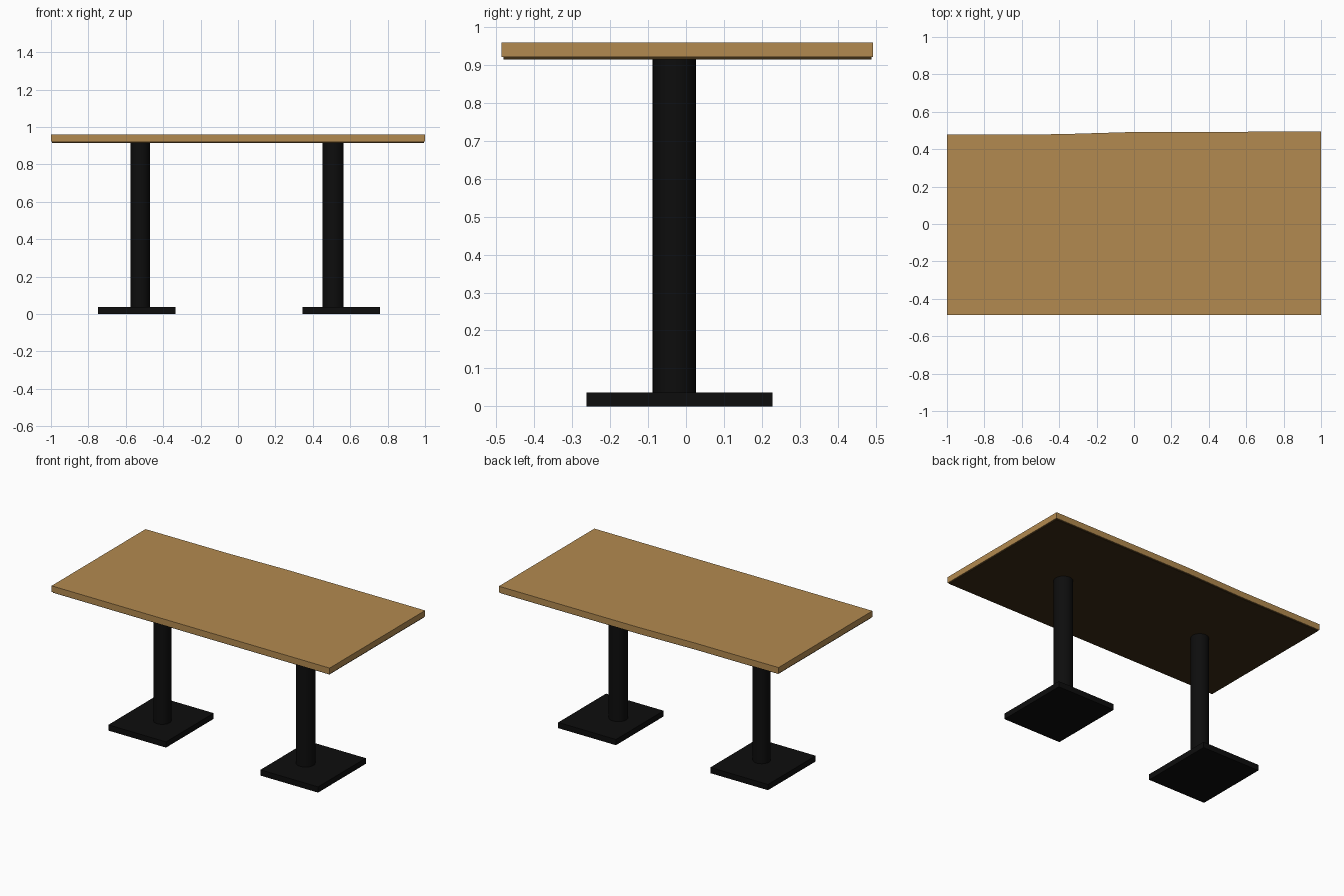
import bpy
import bmesh
import math

cube = bpy.data.objects.get("Cube")
if cube:
    bpy.data.objects.remove(cube, do_unlink=True)


def make_material(name, colour):
    mat = bpy.data.materials.new(name)
    mat.use_nodes = True
    mat.diffuse_color = (*colour, 1)
    bsdf = mat.node_tree.nodes["Principled BSDF"]
    bsdf.inputs["Base Color"].default_value = (*colour, 1)
    bsdf.inputs["Roughness"].default_value = 0.7
    return mat


wood = make_material("light wood", (0.45, 0.255, 0.08))
dark_wood = make_material("dark underside", (0.045, 0.025, 0.007))
black = make_material("black metal", (0.004, 0.004, 0.004))


def slab(name, outline, bottom, top, mat):
    """Extrude a flat outline between two heights."""
    bm = bmesh.new()
    face = bm.faces.new([bm.verts.new((x, y, bottom)) for x, y in outline])
    result = bmesh.ops.extrude_face_region(bm, geom=[face])
    verts = [v for v in result["geom"] if isinstance(v, bmesh.types.BMVert)]
    bmesh.ops.translate(bm, verts=verts, vec=(0, 0, top - bottom))
    bmesh.ops.recalc_face_normals(bm, faces=bm.faces)
    mesh = bpy.data.meshes.new(name)
    bm.to_mesh(mesh)
    bm.free()
    mesh.materials.append(mat)
    obj = bpy.data.objects.new(name, mesh)
    bpy.context.collection.objects.link(obj)
    return obj


def rectangle(cx, cy, width, depth):
    w, d = width / 2, depth / 2
    return [(cx - w, cy - d), (cx + w, cy - d), (cx + w, cy + d), (cx - w, cy + d)]


# Tabletop, with a slightly uneven back edge, and its dark underside
outline = [(-1, -0.487), (1, -0.487), (1, 0.494), (0, 0.492), (-0.4, 0.48), (-1, 0.478)]
slab("tabletop", outline, 0.921, 0.96, wood)
inset = [(x * 0.995, y * 0.99) for x, y in outline]
slab("tabletop_underside", inset, 0.915, 0.921, dark_wood)

# Two pedestals: square foot plate and round column
for side, base_x, column_x, radius in (
    ("right", -0.542, -0.523, 0.053),
    ("left", 0.552, 0.508, 0.057),
):
    slab(side + "_base", rectangle(base_x, -0.017, 0.415, 0.49), 0, 0.037, black)
    bpy.ops.mesh.primitive_cylinder_add(
        vertices=32, radius=radius, depth=0.89, location=(column_x, -0.031, 0.475))
    column = bpy.context.object
    column.name = side + "_column"
    column.data.materials.append(black)
    bpy.ops.object.shade_smooth_by_angle(angle=math.radians(30))
